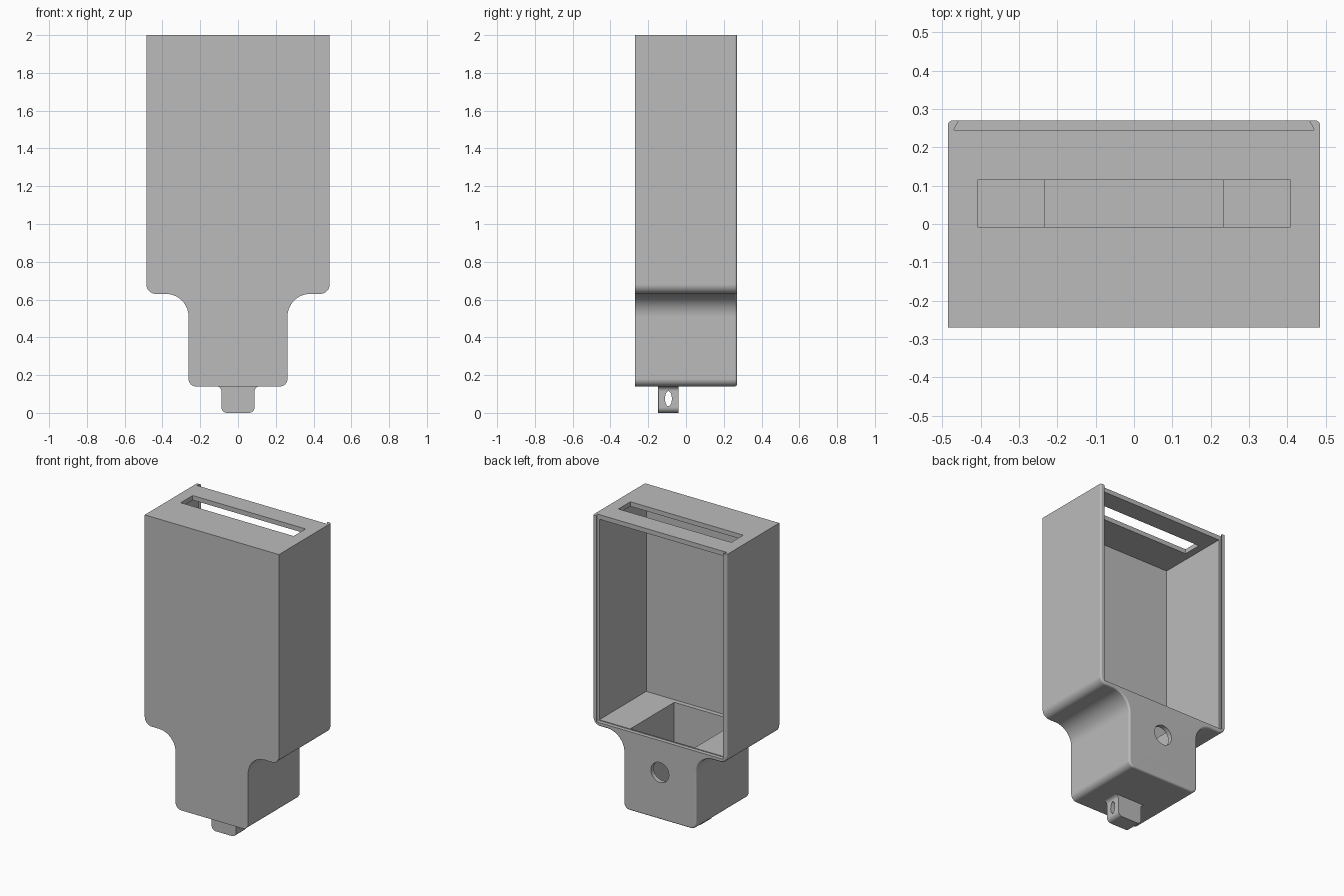
import bpy, bmesh, math
from mathutils import Vector

if "Cube" in bpy.data.objects:
    bpy.data.objects.remove(bpy.data.objects["Cube"], do_unlink=True)

grey = bpy.data.materials.new("plain grey")
grey.use_nodes = True
COLOUR = (0.5, 0.5, 0.5, 1)
grey.diffuse_color = COLOUR
grey.node_tree.nodes["Principled BSDF"].inputs["Base Color"].default_value = COLOUR


def rounded(corners, steps=10):
    """Outline from (u, v, radius) right-angled corners."""
    out = []
    for i, (u, v, r) in enumerate(corners):
        p = Vector((u, v))
        if r == 0:
            out.append(p)
            continue
        a = (Vector(corners[i - 1][:2]) - p).normalized()
        b = (Vector(corners[(i + 1) % len(corners)][:2]) - p).normalized()
        for k in range(steps + 1):
            t = math.pi / 2 * k / steps
            out.append(p + r * (a * (1 - math.sin(t)) + b * (1 - math.cos(t))))
    return out


def mirrored(half):
    """Close a right-hand half outline across the centre line."""
    return half + [(-u, v, r) for u, v, r in reversed(half)]


def prism(name, outline, axis, lo, hi):
    """Extrude a 2D outline along an axis from lo to hi."""
    place = {"x": lambda u, v, w: (w, u, v),
             "y": lambda u, v, w: (u, w, v),
             "z": lambda u, v, w: (u, v, w)}[axis]
    bm = bmesh.new()
    rings = [[bm.verts.new(place(u, v, w)) for u, v in outline] for w in (lo, hi)]
    n = len(outline)
    for ring in rings:
        bm.faces.new(ring)
    for i in range(n):
        j = (i + 1) % n
        bm.faces.new((rings[0][i], rings[0][j], rings[1][j], rings[1][i]))
    bmesh.ops.recalc_face_normals(bm, faces=bm.faces)
    mesh = bpy.data.meshes.new(name)
    bm.to_mesh(mesh)
    bm.free()
    obj = bpy.data.objects.new(name, mesh)
    bpy.context.collection.objects.link(obj)
    mesh.materials.append(grey)
    return obj


def box(name, x, y0, y1, z0, z1):
    return prism(name, [(-x, y0), (x, y0), (x, y1), (-x, y1)], "z", z0, z1)


def ellipse(cu, cv, ru, rv, n=40):
    return [(cu + ru * math.cos(math.tau * k / n), cv + rv * math.sin(math.tau * k / n))
            for k in range(n)]


def bevel_edges(obj, test, width):
    bm = bmesh.new()
    bm.from_mesh(obj.data)
    edges = [e for e in bm.edges if test(*(v.co for v in e.verts))]
    bmesh.ops.bevel(bm, geom=edges, offset=width, segments=4, profile=0.5,
                    affect="EDGES", clamp_overlap=True)
    bm.to_mesh(obj.data)
    bm.free()


def cut(obj, cutters):
    bpy.context.view_layer.objects.active = obj
    for c in cutters:
        mod = obj.modifiers.new("cut", "BOOLEAN")
        mod.operation, mod.solver, mod.object = "DIFFERENCE", "EXACT", c
        bpy.ops.object.modifier_apply(modifier=mod.name)
        bpy.data.objects.remove(c, do_unlink=True)


def smooth(obj):
    bpy.ops.object.select_all(action="DESELECT")
    obj.select_set(True)
    bpy.context.view_layer.objects.active = obj
    bpy.ops.object.shade_smooth_by_angle(angle=math.radians(30))
    mod = obj.modifiers.new("even shading", "WEIGHTED_NORMAL")
    mod.keep_sharp = True


BACK, FRONT = 0.27, -0.27
FLOOR = 0.66

# Housing: wide case stepping down to a narrow neck
body = prism("housing", rounded(mirrored([
    (0.262, 0.14, 0.04), (0.262, 0.63, 0.12), (0.485, 0.63, 0.05), (0.485, 2, 0)])),
    "y", FRONT, BACK)
bevel_edges(body, lambda a, b: min(a.y, b.y) > BACK - 0.001 and min(a.z, b.z) < 1.99, 0.012)

cut(body, [
    # main compartment, open at the back
    box("compartment_cutter", 0.455, -0.24, 0.26, FLOOR, 1.97),
    # dovetail groove for a sliding lid, open at the top
    prism("lid_groove_cutter", [(-0.47, 0.245), (0.47, 0.245), (0.443, 0.295), (-0.443, 0.295)],
          "z", FLOOR - 0.005, 2.1),
    # hollow neck
    box("neck_cutter", 0.232, -0.21, 0.24, 0.17, FLOOR + 0.1),
    # slot in the top wall
    box("top_slot_cutter", 0.408, -0.008, 0.115, 1.9, 2.1),
    # round hole in the back of the neck
    prism("neck_hole_cutter", ellipse(0, 0.447, 0.065, 0.065), "y", 0.2, 0.35),
])
smooth(body)

# Hanging lug under the neck, with a flared root and a cross hole
lug = prism("lug", rounded(mirrored([
    (0.088, 0, 0.03), (0.088, 0.14, 0.025), (0.115, 0.14, 0), (0.115, 0.145, 0)])),
    "y", -0.147, -0.04)
bevel_edges(lug, lambda a, b: abs(a.y - b.y) < 0.001 and max(a.z, b.z) < 0.12, 0.012)
cut(lug, [prism("lug_hole_cutter", ellipse(-0.093, 0.075, 0.018, 0.04), "x", -0.2, 0.2)])
smooth(lug)
